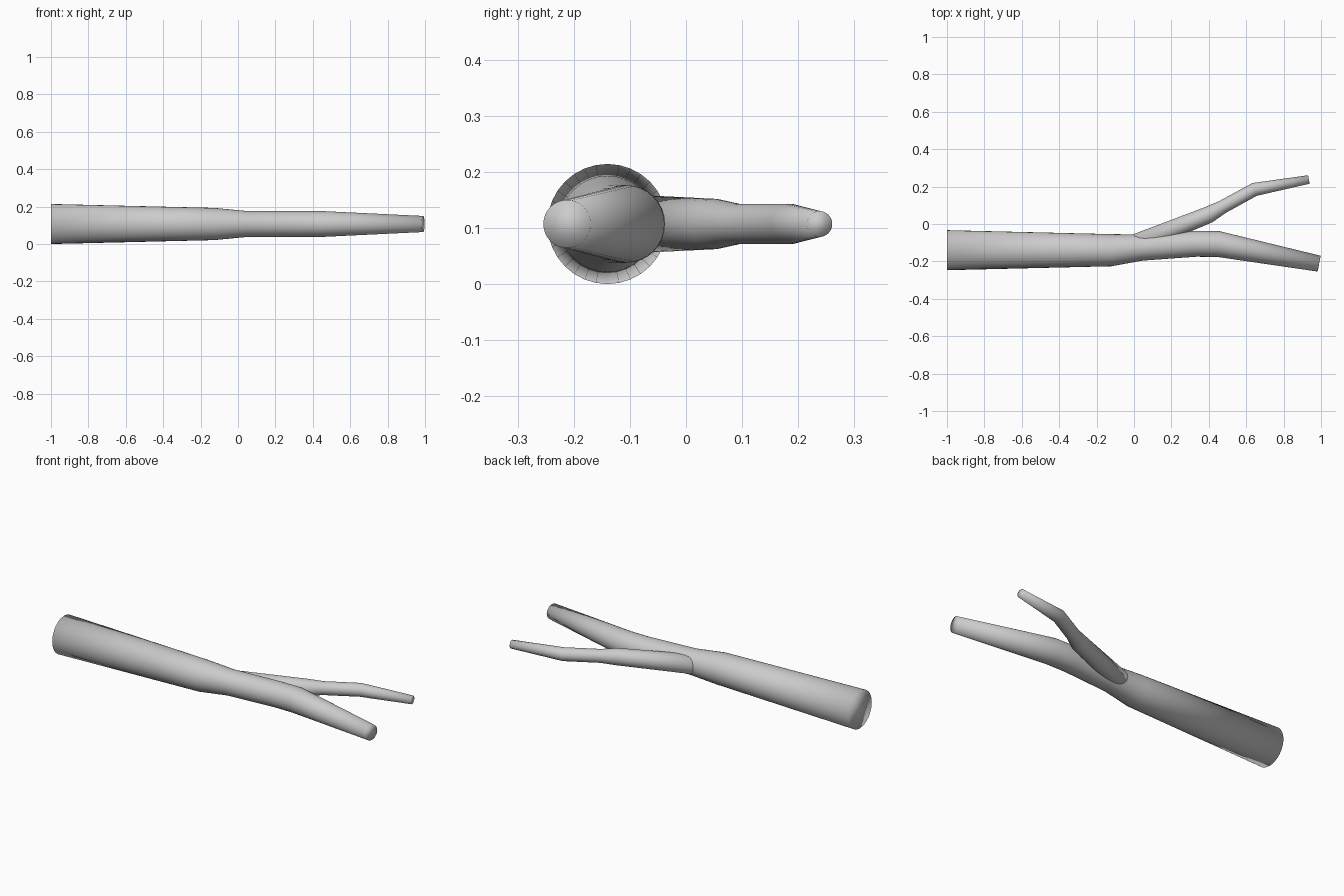
import bpy, bmesh, math
from mathutils import Vector

if "Cube" in bpy.data.objects:
    bpy.data.objects.remove(bpy.data.objects["Cube"], do_unlink=True)

SIDES = 32
AXIS_Z = 0.107

grey = bpy.data.materials.new("light_grey")
grey.use_nodes = True
grey.diffuse_color = (0.6, 0.6, 0.6, 1)
grey.node_tree.nodes["Principled BSDF"].inputs["Base Color"].default_value = (0.6, 0.6, 0.6, 1)


def limb(name, stations):
    """Tapered round limb through (x, y, radius) stations, capped at both ends."""
    points = [Vector((x, y, AXIS_Z)) for x, y, _ in stations]
    bm = bmesh.new()
    rings = []
    for i, (_, _, radius) in enumerate(stations):
        before = points[max(i - 1, 0)]
        after = points[min(i + 1, len(points) - 1)]
        # average the neighbouring directions so each ring mitres its bend
        tangent = (points[i] - before).normalized() + (after - points[i]).normalized()
        tangent.normalize()
        across = Vector((-tangent.y, tangent.x, 0))
        ring = []
        for k in range(SIDES):
            a = math.tau * k / SIDES
            offset = across * math.cos(a) + Vector((0, 0, math.sin(a)))
            ring.append(bm.verts.new(points[i] + offset * radius))
        rings.append(ring)
    for low, high in zip(rings, rings[1:]):
        for k in range(SIDES):
            n = (k + 1) % SIDES
            bm.faces.new((low[k], low[n], high[n], high[k]))
    bm.faces.new(rings[0])
    bm.faces.new(rings[-1])
    bmesh.ops.recalc_face_normals(bm, faces=bm.faces)
    for face in bm.faces:
        face.smooth = True
    mesh = bpy.data.meshes.new(name)
    bm.to_mesh(mesh)
    bm.free()
    mesh.materials.append(grey)
    obj = bpy.data.objects.new(name, mesh)
    bpy.context.collection.objects.link(obj)
    return obj


# Thick main stem, bending toward the front at its tip
limb("main_branch", [
    (-1.0, -0.14, 0.107),
    (-0.125, -0.14, 0.086),
    (0.04, -0.126, 0.070),
    (0.33, -0.106, 0.069),
    (0.45, -0.107, 0.069),
    (0.99, -0.212, 0.043),
])

# Thin side shoot, rooted inside the main stem
limb("side_branch", [
    (-0.05, -0.13, 0.054),
    (0.40, 0.05, 0.045),
    (0.475, 0.092, 0.036),
    (0.645, 0.185, 0.036),
    (0.935, 0.238, 0.023),
])
